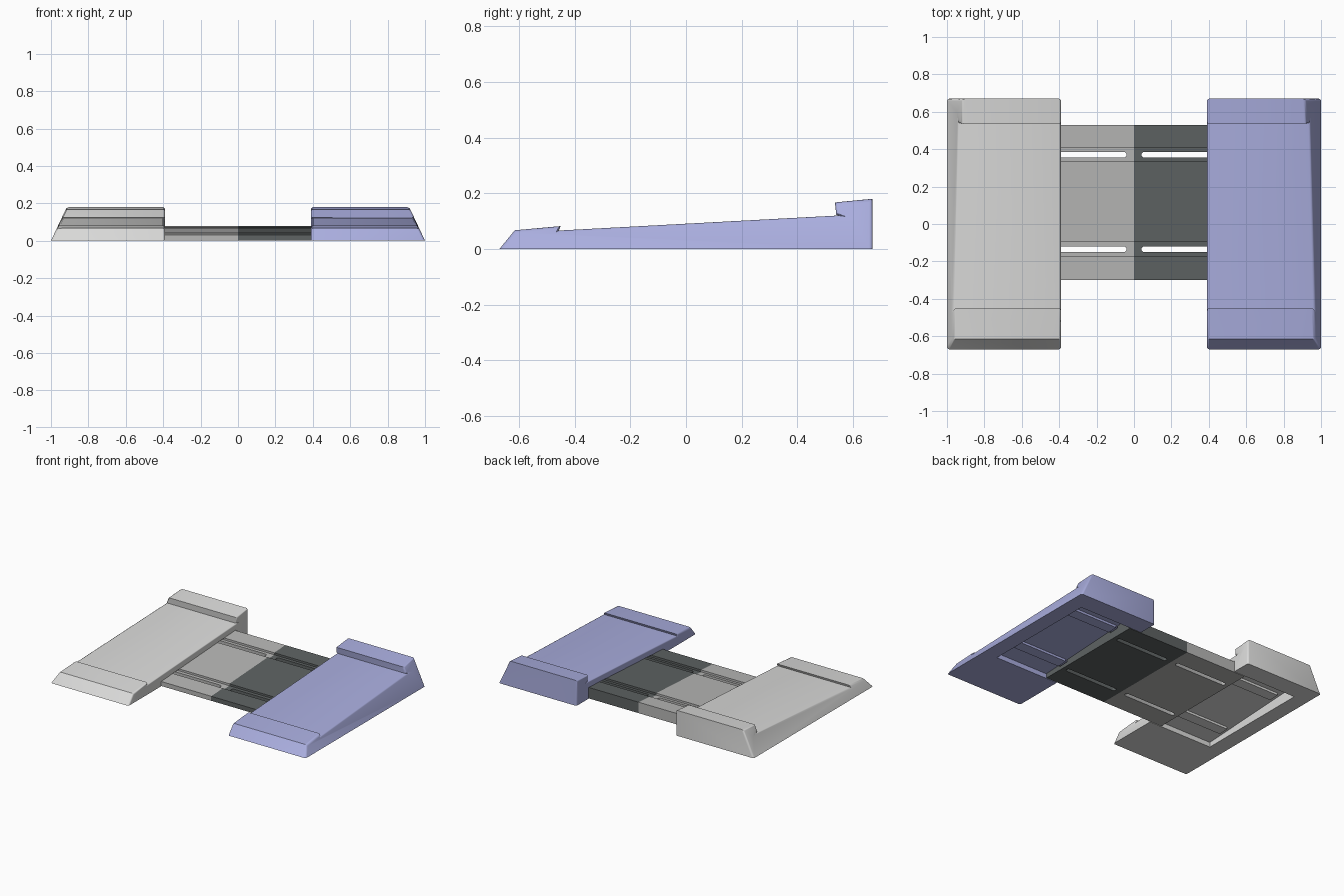
import bpy, bmesh, math

if "Cube" in bpy.data.objects:
    bpy.data.objects.remove(bpy.data.objects["Cube"])


def srgb(r, g, b):
    def lin(c):
        c /= 255
        return c / 12.92 if c <= 0.04045 else ((c + 0.055) / 1.055) ** 2.4
    return (lin(r), lin(g), lin(b), 1)


def material(name, *rgb):
    m = bpy.data.materials.new(name)
    m.diffuse_color = srgb(*rgb)
    m.use_nodes = True
    m.node_tree.nodes["Principled BSDF"].inputs["Base Color"].default_value = m.diffuse_color
    return m


light_grey = material("light grey", 220, 220, 219)
lavender = material("lavender", 170, 174, 223)
mid_grey = material("mid grey", 184, 184, 183)
charcoal = material("charcoal", 94, 99, 99)


def extrude_x(name, profile, x_in, x_out, side, mat=None, slant=0.0, bevel=0.0):
    """Extrude a (y, z) profile from x_in to x_out; the outer cap leans in by slant * z."""
    bm = bmesh.new()
    a = [bm.verts.new((side * x_in, y, z)) for y, z in profile]
    b = [bm.verts.new((side * (x_out - slant * z), y, z)) for y, z in profile]
    bm.faces.new(a)
    bm.faces.new(b)
    n = len(profile)
    for i in range(n):
        j = (i + 1) % n
        bm.faces.new((a[i], a[j], b[j], b[i]))
    bmesh.ops.recalc_face_normals(bm, faces=bm.faces)
    if bevel:
        caps = set(a), set(b)
        edges = [e for e in bm.edges
                 if any(set(e.verts) <= c for c in caps)
                 and max(v.co.z for v in e.verts) > 0.001]
        bmesh.ops.bevel(bm, geom=edges, offset=bevel, segments=3, profile=0.5,
                        affect='EDGES', clamp_overlap=False)
    return finish(name, bm, mat)


def finish(name, bm, mat=None):
    me = bpy.data.meshes.new(name)
    bm.to_mesh(me)
    bm.free()
    ob = bpy.data.objects.new(name, me)
    bpy.context.collection.objects.link(ob)
    if mat:
        me.materials.append(mat)
    return ob


def slot_cutter(x0, x1, y, half, side):
    """Rounded-end slot running along x."""
    pts = []
    for cx, start in ((x1 - half, -90), (x0 + half, 90)):
        for k in range(9):
            t = math.radians(start + k * 22.5)
            pts.append((side * (cx + half * math.cos(t)), y + half * math.sin(t)))
    bm = bmesh.new()
    f = bm.faces.new([bm.verts.new((x, y, -0.05)) for x, y in pts])
    ext = bmesh.ops.extrude_face_region(bm, geom=[f])
    for v in ext["geom"]:
        if isinstance(v, bmesh.types.BMVert):
            v.co.z += 0.25
    bmesh.ops.recalc_face_normals(bm, faces=bm.faces)
    return finish("slot_cutter", bm)


def cut(ob, cutter):
    mod = ob.modifiers.new("cut", 'BOOLEAN')
    mod.operation = 'DIFFERENCE'
    mod.solver = 'EXACT'
    mod.object = cutter
    bpy.context.view_layer.objects.active = ob
    bpy.ops.object.modifier_apply(modifier=mod.name)
    bpy.data.objects.remove(cutter, do_unlink=True)


def plate_z(y):
    """Sloping top of the wedge-shaped centre plate."""
    return 0.032 + (y + 0.30) * 0.055


# wedge pad outline: front lip, sloping deck, raised rear stop
PAD = [(-0.67, 0), (-0.615, 0.067), (-0.45, 0.082), (-0.457, 0.066),
       (0.548, 0.12), (0.54, 0.123), (0.535, 0.167), (0.67, 0.18), (0.67, 0)]
GROOVES = [(-0.17, -0.097), (0.333, 0.406)]
SLOTS = [-0.135, 0.37]
DEPTH = 0.014

# plate outline with two channels in its top
PLATE = [(-0.30, 0), (-0.30, plate_z(-0.30))]
for g0, g1 in GROOVES:
    PLATE += [(g0, plate_z(g0)), (g0, plate_z(g0) - DEPTH),
              (g1, plate_z(g1) - DEPTH), (g1, plate_z(g1))]
PLATE += [(0.53, plate_z(0.53)), (0.53, 0)]

for side, label, pad_mat, plate_mat in ((-1, "left", light_grey, mid_grey),
                                        (1, "right", lavender, charcoal)):
    # pad with a wedge pocket underneath
    pad = extrude_x(label + "_pad", PAD, 0.39, 1.0, side, pad_mat, 0.47, 0.012)
    pocket = [(-0.305, -0.05), (-0.305, plate_z(-0.305) + 0.002),
              (0.535, plate_z(0.535) + 0.002), (0.535, -0.05)]
    cut(pad, extrude_x("pocket_cutter", pocket, 0.3, 0.89, side))

    # rails on the pocket ceiling, in line with the plate channels
    for n, (g0, g1) in enumerate(GROOVES):
        rail = [(g0, plate_z(g0) - DEPTH), (g0, plate_z(g0) + 0.006),
                (g1, plate_z(g1) + 0.006), (g1, plate_z(g1) - DEPTH)]
        extrude_x(f"{label}_rail_{n + 1}", rail, 0.49, 0.86, side, pad_mat)

    # sliding centre plate with two long slots
    plate = extrude_x(label + "_plate", PLATE, 0.0, 0.48, side, plate_mat)
    for y in SLOTS:
        cut(plate, slot_cutter(0.04, 0.45, y, 0.015, side))

    for ob in (pad, plate):
        bpy.ops.object.select_all(action='DESELECT')
        ob.select_set(True)
        bpy.context.view_layer.objects.active = ob
        bpy.ops.object.shade_smooth_by_angle(angle=math.radians(32))
